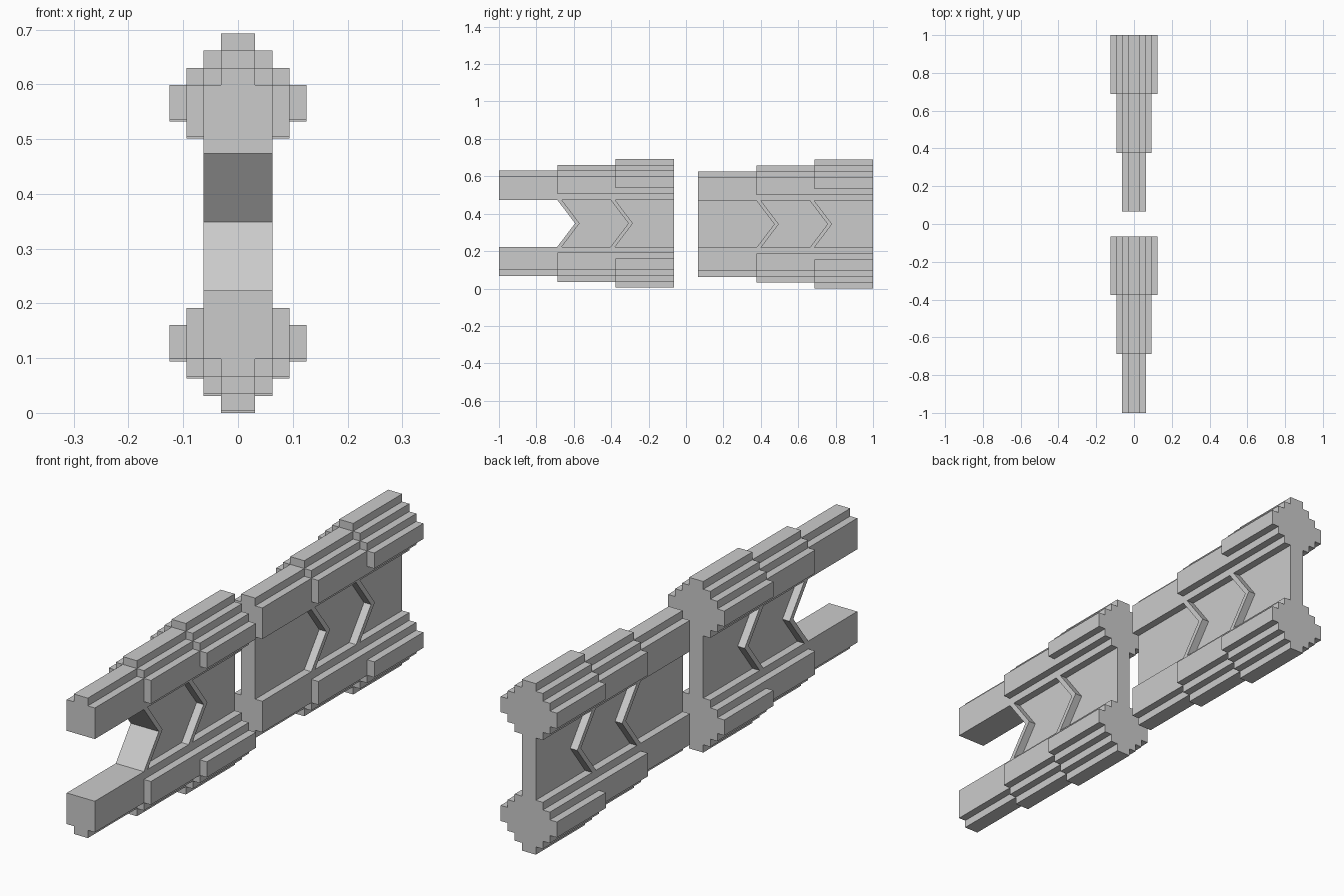
import bpy, bmesh

if "Cube" in bpy.data.objects:
    bpy.data.objects.remove(bpy.data.objects["Cube"])

U = 0.0313                      # one stair step
STAGES = (0.0, 0.312, 0.623, 0.935)
TIP, RIB = 0.095, 0.024         # chevron depth and rib width

grey = bpy.data.materials.new("plain grey")
grey.diffuse_color = (0.6, 0.6, 0.6, 1)
grey.use_nodes = True
grey.node_tree.nodes["Principled BSDF"].inputs["Base Color"].default_value = grey.diffuse_color


def prism(name, points, axis, a, b):
    """Extrude a closed outline along x or y from a to b."""
    bm = bmesh.new()
    place = (lambda p, t: (t, p[0], p[1])) if axis == "x" else (lambda p, t: (p[0], t, p[1]))
    face = bm.faces.new([bm.verts.new(place(p, a)) for p in points])
    ext = bmesh.ops.extrude_face_region(bm, geom=[face])
    shift = (b - a, 0, 0) if axis == "x" else (0, b - a, 0)
    bmesh.ops.translate(bm, vec=shift, verts=[g for g in ext["geom"] if isinstance(g, bmesh.types.BMVert)])
    bmesh.ops.recalc_face_normals(bm, faces=bm.faces)
    mesh = bpy.data.meshes.new(name)
    bm.to_mesh(mesh)
    bm.free()
    mesh.materials.append(grey)
    obj = bpy.data.objects.new(name, mesh)
    bpy.context.collection.objects.link(obj)
    return obj


def rail_profile(k):
    """Stepped rail outline, growing one step wider and taller per stage."""
    half = [(2, 4)]
    for i in range(k):
        half += [(2 + i, 5 + i), (3 + i, 5 + i)]
    half.append((2 + k, 8))
    for i in range(k + 1):
        half += [(1 + k - i, 8 + i), (1 + k - i, 9 + i)]
    return [(x * U, z * U) for x, z in half + [(-x, z) for x, z in reversed(half)]]


def section(label, y0, zc, notched, ribs):
    # stepped rails, mirrored above and below the middle
    for side, sign in (("upper", 1), ("lower", -1)):
        for k in range(3):
            outline = [(x, zc + sign * z) for x, z in rail_profile(k)]
            prism(f"{label}_{side}_rail_{k + 1}", outline, "y", y0 + STAGES[k], y0 + STAGES[k + 1])
    # thin web panel between the rails
    h = 4 * U
    start = y0 + (ribs[0] + RIB / 2 if notched else 0)
    end = y0 + STAGES[3]
    web = [(start, zc - h), (end, zc - h), (end, zc + h), (start, zc + h)]
    if notched:
        web.append((start + TIP, zc))
    prism(f"{label}_web", web, "x", -U, U)
    # raised chevron ribs
    for i, r in enumerate(ribs):
        y = y0 + r
        chevron = [(y, zc - h), (y + RIB, zc - h), (y + RIB + TIP, zc),
                   (y + RIB, zc + h), (y, zc + h), (y + TIP, zc)]
        prism(f"{label}_chevron_{i + 1}", chevron, "x", -2 * U, 2 * U)


section("front", -1.0, 0.3485, True, (0.312, 0.597))
section("back", 0.065, 0.3443, False, (0.312, 0.597))
